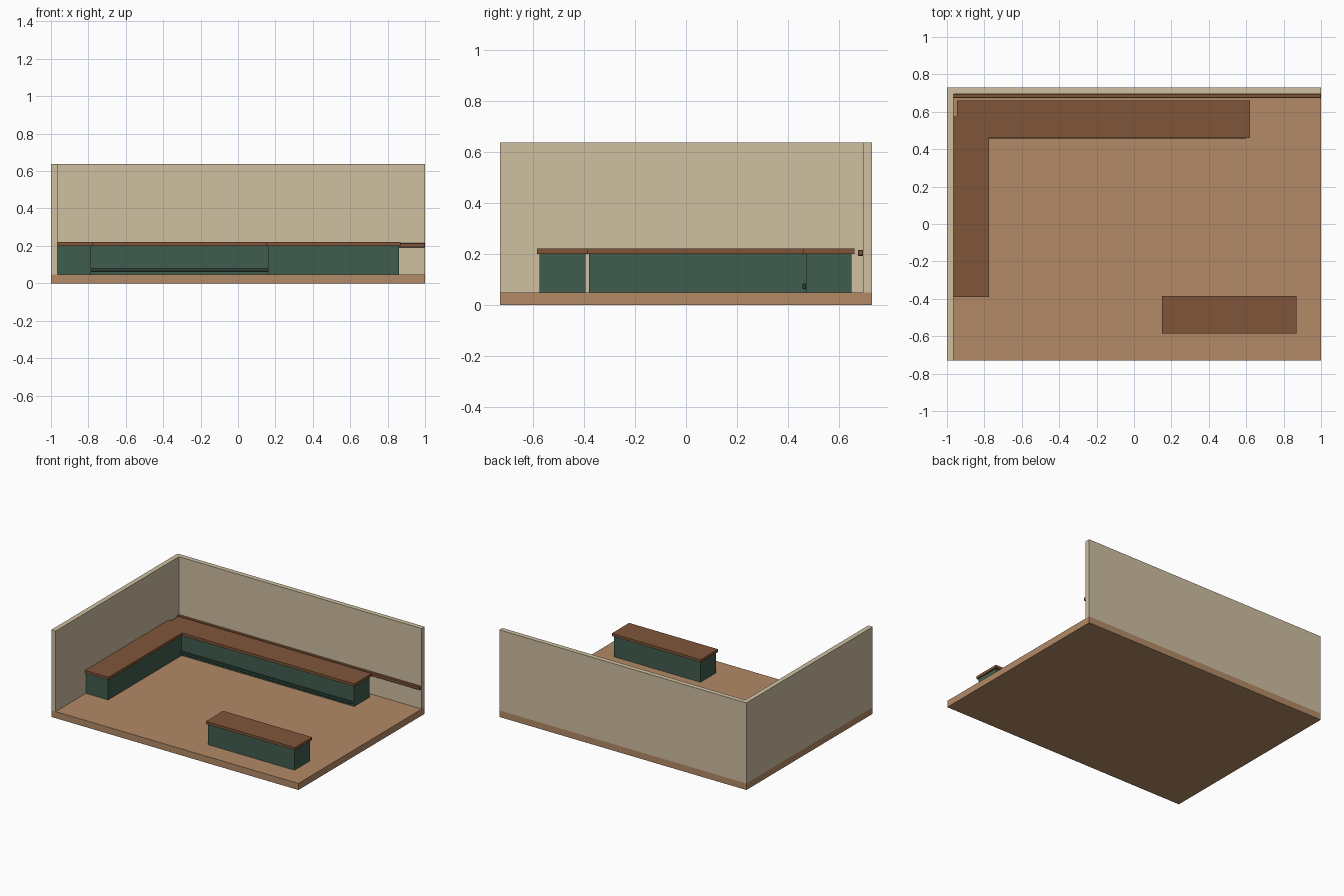
import bpy

if "Cube" in bpy.data.objects:
    bpy.data.objects.remove(bpy.data.objects["Cube"])


def material(name, rgb):
    # sRGB 0-255 to linear
    m = bpy.data.materials.new(name)
    m.diffuse_color = [(c / 255) ** 2.2 for c in rgb] + [1]
    m.use_nodes = True
    m.node_tree.nodes["Principled BSDF"].inputs["Base Color"].default_value = m.diffuse_color
    return m


FLOOR = material("floor_wood", (178, 137, 102))
WALL = material("plaster", (205, 190, 160))
GREEN = material("green_paint", (66, 93, 80))
DARK = material("dark_wood", (127, 86, 60))
METAL = material("foot_rail_paint", (50, 72, 62))


def box(name, x, y, z, mat, bevel=0):
    bpy.ops.mesh.primitive_cube_add(
        size=1, location=[(a + b) / 2 for a, b in (x, y, z)])
    ob = bpy.context.object
    ob.name = name
    ob.scale = [b - a for a, b in (x, y, z)]
    bpy.ops.object.transform_apply(location=False, rotation=False, scale=True)
    ob.data.materials.append(mat)
    if bevel:
        mod = ob.modifiers.new("soft_edges", "BEVEL")
        mod.width = bevel
        mod.segments = 1
    return ob


def counter(name, x, y):
    # green body with a worktop overhanging by 1 cm on every side
    box(name + "_body", x, y, (0.048, 0.2), GREEN)
    box(name + "_top", (x[0] - 0.01, x[1] + 0.01), (y[0] - 0.01, y[1] + 0.01),
        (0.2, 0.22), DARK)


# Room shell
box("floor", (-1, 1), (-0.73, 0.73), (0, 0.048), FLOOR)
box("back_wall", (-1, 1), (0.695, 0.73), (0.048, 0.637), WALL)
box("left_wall", (-1, -0.965), (-0.73, 0.73), (0.048, 0.637), WALL)

# L-shaped counter and island
counter("back_counter", (-0.935, 0.61), (0.47, 0.65))
counter("left_counter", (-0.965, -0.785), (-0.38, 0.565))
counter("island", (0.16, 0.86), (-0.575, -0.395))

# Foot rail on the back counter and chair rail along the back wall
box("foot_rail", (-0.93, 0.6), (0.457, 0.471), (0.063, 0.083), METAL, 0.002)
box("wall_rail", (-1.0, 1), (0.674, 0.696), (0.192, 0.216), DARK, 0.003)
